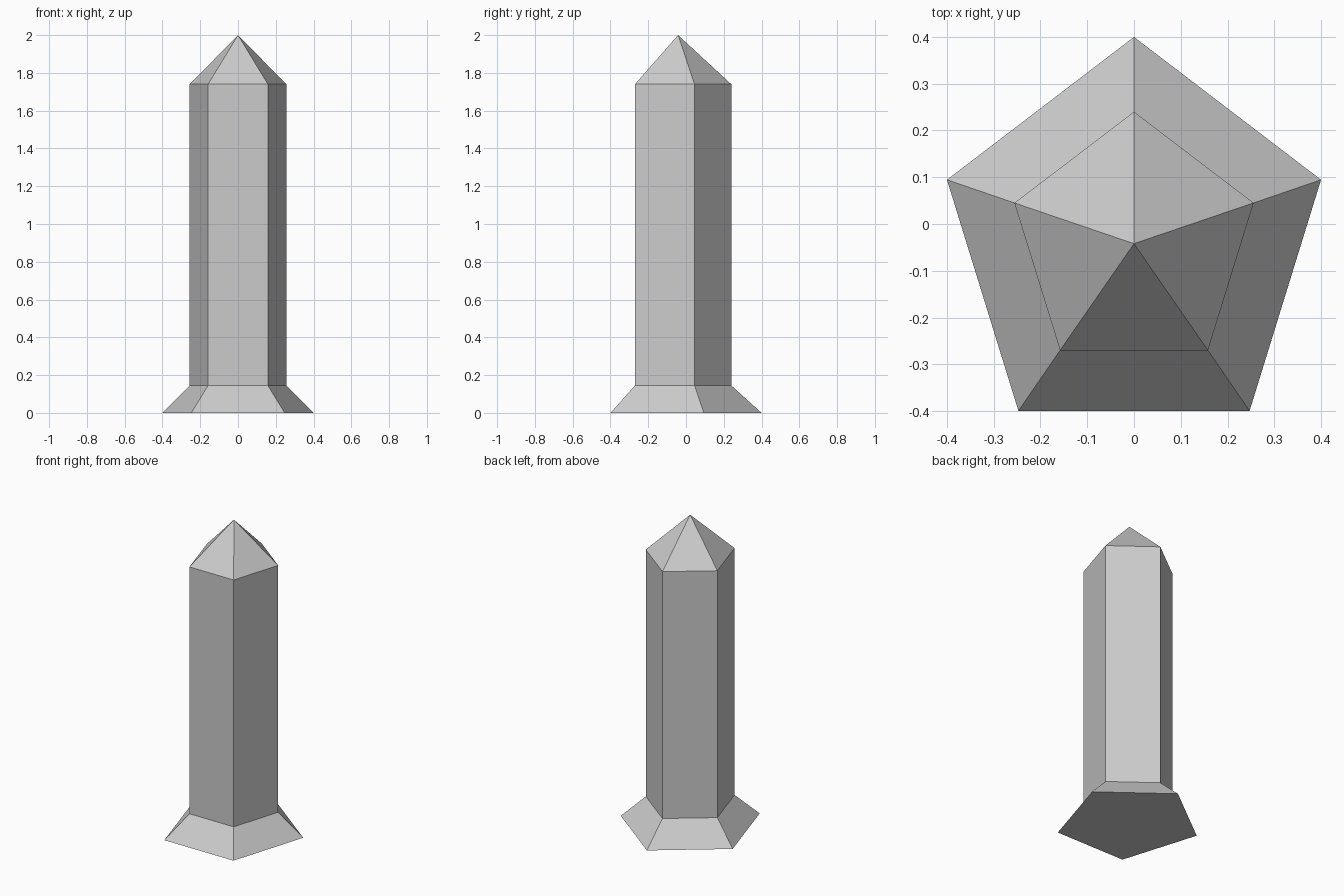
import bpy
import bmesh
from math import sin, cos, tau

cube = bpy.data.objects.get("Cube")
if cube:
    bpy.data.objects.remove(cube, do_unlink=True)

SIDES = 5
CENTRE_Y = -0.042

stone = bpy.data.materials.new("light grey stone")
stone.use_nodes = True
GREY = (0.6, 0.6, 0.6, 1.0)
stone.diffuse_color = GREY
stone.node_tree.nodes["Principled BSDF"].inputs["Base Color"].default_value = GREY


def pentagon(bm, rx, ry, z):
    """Ring of vertices with one corner pointing to the back."""
    return [bm.verts.new((rx * sin(tau * i / SIDES),
                          CENTRE_Y + ry * cos(tau * i / SIDES), z))
            for i in range(SIDES)]


bm = bmesh.new()

# Flared foot and straight shaft: width, depth, height of each ring
rings = [pentagon(bm, *r) for r in ((0.4206, 0.442, 0),
                                    (0.269, 0.282, 0.145),
                                    (0.269, 0.282, 1.74))]
bm.faces.new(rings[0])
for low, high in zip(rings, rings[1:]):
    for i in range(SIDES):
        j = (i + 1) % SIDES
        bm.faces.new((low[i], low[j], high[j], high[i]))

# Pointed cap
tip = bm.verts.new((0, CENTRE_Y, 2))
for i in range(SIDES):
    bm.faces.new((rings[-1][i], rings[-1][(i + 1) % SIDES], tip))

bmesh.ops.recalc_face_normals(bm, faces=bm.faces)
mesh = bpy.data.meshes.new("pentagonal_pillar")
bm.to_mesh(mesh)
bm.free()
mesh.materials.append(stone)
pillar = bpy.data.objects.new("pentagonal_pillar", mesh)
bpy.context.collection.objects.link(pillar)
